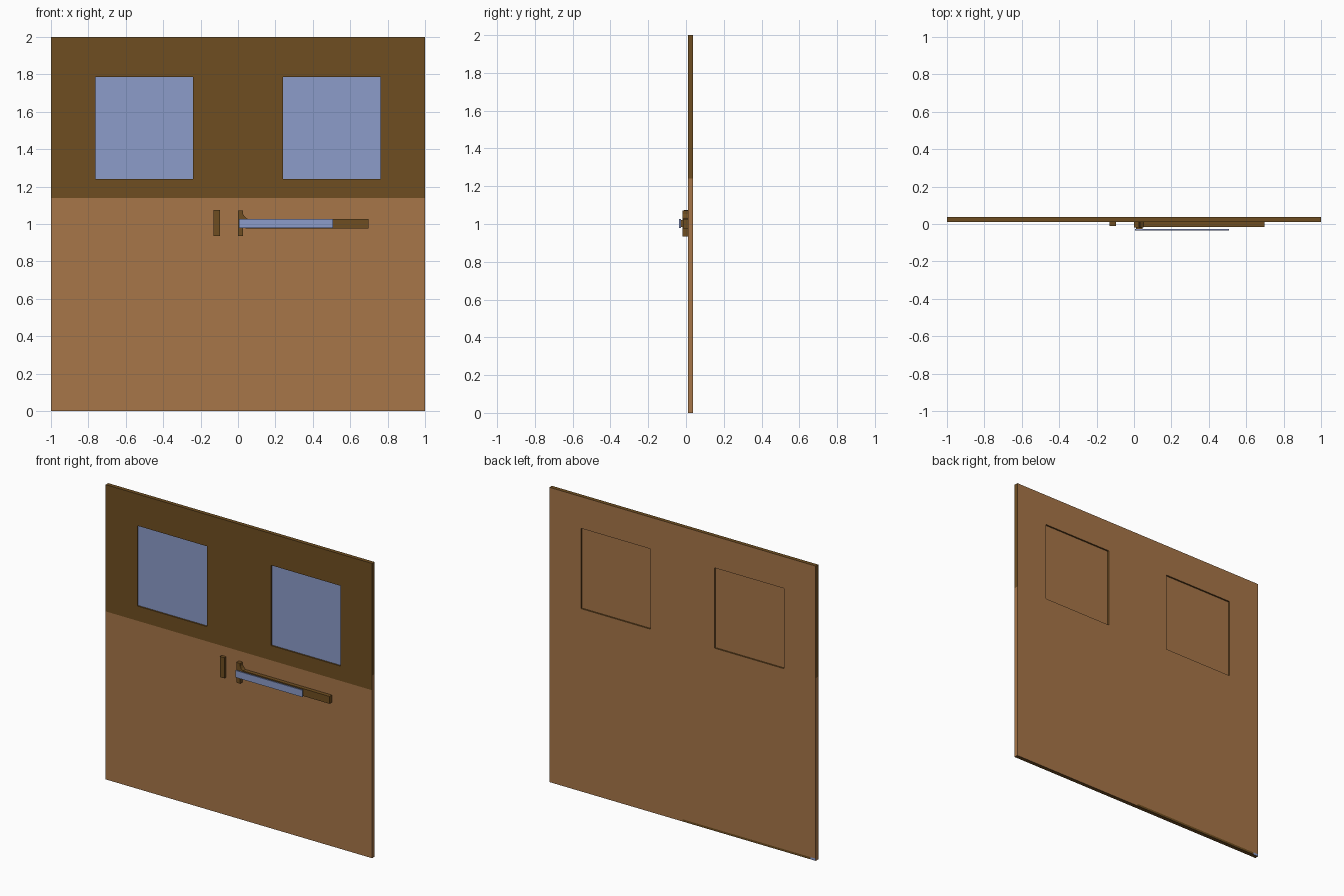
import bpy, bmesh

if "Cube" in bpy.data.objects:
    bpy.data.objects.remove(bpy.data.objects["Cube"])


def material(name, rgb):
    m = bpy.data.materials.new(name)
    m.diffuse_color = (*rgb, 1)
    m.use_nodes = True
    m.node_tree.nodes["Principled BSDF"].inputs["Base Color"].default_value = m.diffuse_color
    return m


TAN = material("tan_wood", (0.386, 0.181, 0.065))
DARK = material("dark_brown", (0.159, 0.076, 0.0155))
BLUE = material("pale_blue", (0.262, 0.332, 0.591))
MATS = [TAN, DARK, BLUE]


def finish(bm, name):
    bmesh.ops.remove_doubles(bm, verts=bm.verts, dist=1e-5)
    bmesh.ops.recalc_face_normals(bm, faces=bm.faces)
    me = bpy.data.meshes.new(name)
    bm.to_mesh(me)
    bm.free()
    for m in MATS:
        me.materials.append(m)
    ob = bpy.data.objects.new(name, me)
    bpy.context.collection.objects.link(ob)
    return ob


def prism(name, outline, y0, y1, mat, back_mat=None):
    """Extrude an (x, z) outline from y0 to y1."""
    bm = bmesh.new()
    f = bm.faces.new([bm.verts.new((x, y0, z)) for x, z in outline])
    r = bmesh.ops.extrude_face_region(bm, geom=[f])
    for v in r["geom"]:
        if isinstance(v, bmesh.types.BMVert):
            v.co.y = y1
    bm.faces.ensure_lookup_table()
    for f in bm.faces:
        f.material_index = mat
        if back_mat is not None and all(v.co.y > y1 - 1e-5 for v in f.verts):
            f.material_index = back_mat
    return finish(bm, name)


def box(name, x0, x1, y0, y1, z0, z1, mat, back_mat=None):
    return prism(name, [(x0, z0), (x1, z0), (x1, z1), (x0, z1)], y0, y1, mat, back_mat)


# Door slab: a grid of cells with two window openings
FRONT, BACK = 0.01, 0.037
xs = [-1, -0.96, -0.763, -0.24, 0, 0.24, 0.763, 1]
zs = [0, 0.015, 1.14, 1.24, 1.785, 2]


def is_solid(i, k):
    if not (0 <= i < len(xs) - 1 and 0 <= k < len(zs) - 1):
        return False
    return not (k == 3 and i in (2, 5))


bm = bmesh.new()


def quad(pts, mat):
    bm.faces.new([bm.verts.new(p) for p in pts]).material_index = mat


for i in range(len(xs) - 1):
    for k in range(len(zs) - 1):
        if not is_solid(i, k):
            continue
        a, b, c, d = xs[i], xs[i + 1], zs[k], zs[k + 1]
        back = 0
        if k == 0 and b <= 0:           # narrow marking along the back's foot
            back = 2 if i == 0 else 1
        for y, m in ((FRONT, 1 if c >= 1.14 else 0), (BACK, back)):
            quad([(a, y, c), (b, y, c), (b, y, d), (a, y, d)], m)
        # edges and window reveals wherever a neighbour is missing
        for di, dk, p, q in ((-1, 0, (a, c), (a, d)), (1, 0, (b, c), (b, d)),
                             (0, -1, (a, c), (b, c)), (0, 1, (a, d), (b, d))):
            if not is_solid(i + di, k + dk):
                tan_edge = di != 0 and c < 1.24
                quad([(p[0], FRONT, p[1]), (q[0], FRONT, q[1]),
                      (q[0], BACK, q[1]), (p[0], BACK, p[1])], 0 if tan_edge else 1)
finish(bm, "door_slab")

# Window panes: blue in front, wood coloured behind
for side, x0 in (("left", -0.763), ("right", 0.24)):
    box(side + "_window_pane", x0, x0 + 0.523, 0.02, 0.026, 1.24, 1.785, 2, 0)

# Push bar hardware
box("latch_plate", -0.13, -0.096, -0.01, FRONT, 0.935, 1.075, 1)
prism("bar_bracket", [(0, 0.935), (0.028, 0.935), (0.028, 0.978), (0.05, 0.978),
                      (0.05, 1.028), (0.037, 1.038), (0.028, 1.052), (0.028, 1.072),
                      (0, 1.072)], -0.0175, FRONT, 1)
box("bar_housing", 0.04, 0.698, -0.016, FRONT, 0.977, 1.027, 1)
box("push_strip_link", 0.01, 0.045, -0.028, -0.016, 0.985, 1.02, 1)
box("push_strip", 0.005, 0.508, -0.036, -0.027, 0.979, 1.026, 2)
